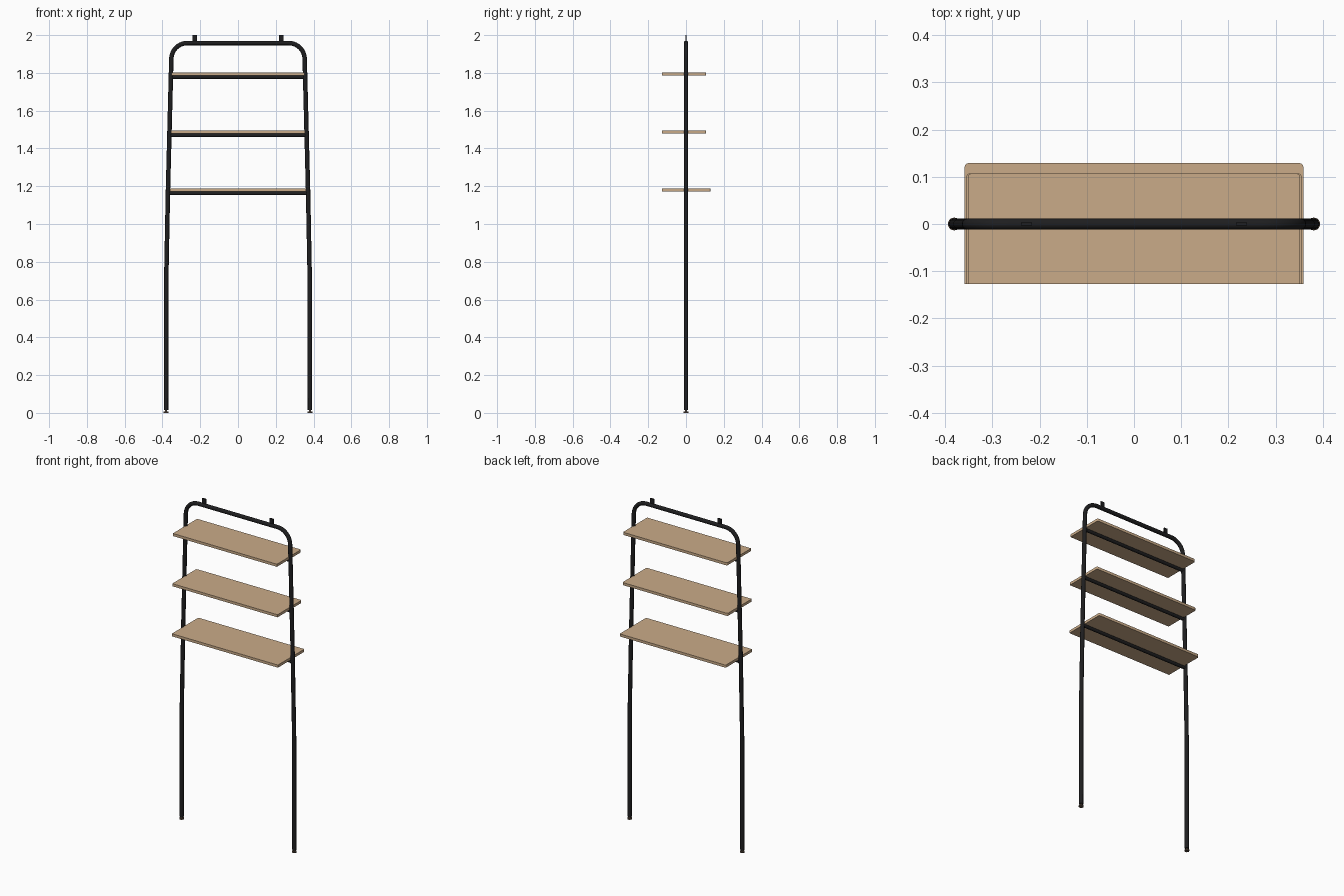
import bpy, bmesh, math
from mathutils import Vector, Matrix

cube = bpy.data.objects.get("Cube")
if cube:
    bpy.data.objects.remove(cube, do_unlink=True)


def material(name, rgb):
    m = bpy.data.materials.new(name)
    m.use_nodes = True
    m.diffuse_color = (*rgb, 1)
    m.node_tree.nodes["Principled BSDF"].inputs["Base Color"].default_value = (*rgb, 1)
    return m


BLACK = material("black metal", (0.013, 0.013, 0.014))
WOOD = material("light wood", (0.59, 0.41, 0.25))
FOOT = material("foot brown", (0.1, 0.07, 0.05))


def add_object(name, bm, mat, smooth=True):
    mesh = bpy.data.meshes.new(name)
    bmesh.ops.recalc_face_normals(bm, faces=bm.faces[:])
    bm.to_mesh(mesh)
    bm.free()
    obj = bpy.data.objects.new(name, mesh)
    bpy.context.collection.objects.link(obj)
    mesh.materials.append(mat)
    if smooth:
        bpy.ops.object.select_all(action='DESELECT')
        obj.select_set(True)
        bpy.context.view_layer.objects.active = obj
        bpy.ops.object.shade_smooth_by_angle(angle=math.radians(35))
    return obj


def tube(name, points, radius, mat, sides=20):
    """Round tube along a path lying in the xz plane."""
    bm = bmesh.new()
    rings = []
    for i, p in enumerate(points):
        a, b = points[max(i - 1, 0)], points[min(i + 1, len(points) - 1)]
        t = (b - a).normalized()
        side = Vector((0, 1, 0))
        up = t.cross(side)
        angles = [2 * math.pi * k / sides for k in range(sides)]
        rings.append([bm.verts.new(p + radius * (math.cos(w) * side + math.sin(w) * up))
                      for w in angles])
    for r, s in zip(rings, rings[1:]):
        for k in range(sides):
            n = (k + 1) % sides
            bm.faces.new((r[k], r[n], s[n], s[k]))
    bm.faces.new(rings[0])
    bm.faces.new(rings[-1])
    return add_object(name, bm, mat)


def box(name, lo, hi, mat, bevel=0.0):
    lo, hi = Vector(lo), Vector(hi)
    bm = bmesh.new()
    bmesh.ops.create_cube(bm, size=1, matrix=Matrix.Translation((lo + hi) / 2)
                          @ Matrix.Diagonal((*(hi - lo), 1)))
    if bevel:
        # Round the vertical corners of the board
        edges = [e for e in bm.edges
                 if abs(e.verts[0].co.z - e.verts[1].co.z) > 0.001
                 and e.verts[0].co.y > 0]
        bmesh.ops.bevel(bm, geom=edges, offset=bevel, segments=4,
                        profile=0.5, affect='EDGES')
    return add_object(name, bm, mat, smooth=bool(bevel))


# Frame: one bent tube with tapering legs and rounded shoulders
TOP, BEND, SHOULDER = 1.958, 0.085, 0.353
half = [Vector((0.381, 0, 0.016)), Vector((0.38, 0, 0.7)), Vector((0.371, 0, 1.17))]
for k in range(11):
    w = math.pi / 2 * k / 10
    half.append(Vector((SHOULDER - BEND + BEND * math.cos(w), 0,
                        TOP - BEND + BEND * math.sin(w))))
mirrored = [Vector((-p.x, 0, p.z)) for p in reversed(half)]
tube("tube_frame", half + mirrored, 0.0118, BLACK)

# Shelves, each resting on a crossbar
for name, z, half_width, back in (("lower", 1.187, 0.359, 0.129),
                                  ("middle", 1.494, 0.356, 0.107),
                                  ("upper", 1.802, 0.352, 0.107)):
    box(name + "_shelf", (-half_width, -0.127, z - 0.016), (half_width, back, z), WOOD, 0.008)
    bar_z = z - 0.025
    tube(name + "_crossbar", [Vector((-half_width - 0.008, 0, bar_z)),
                              Vector((half_width + 0.008, 0, bar_z))], 0.0095, BLACK)

# Mounting tabs on the top rail and levelling feet under the legs
for name, s in (("left", 1), ("right", -1)):
    x = s * 0.228
    box(name + "_mounting_tab", (x - 0.012, -0.003, TOP), (x + 0.012, 0.003, 2.0), BLACK)
    x = s * 0.381
    tube(name + "_foot_stem", [Vector((x, 0, 0.005)), Vector((x, 0, 0.018))], 0.006, FOOT)
    tube(name + "_foot_pad", [Vector((x, 0, 0)), Vector((x, 0, 0.007))], 0.0135, FOOT)
